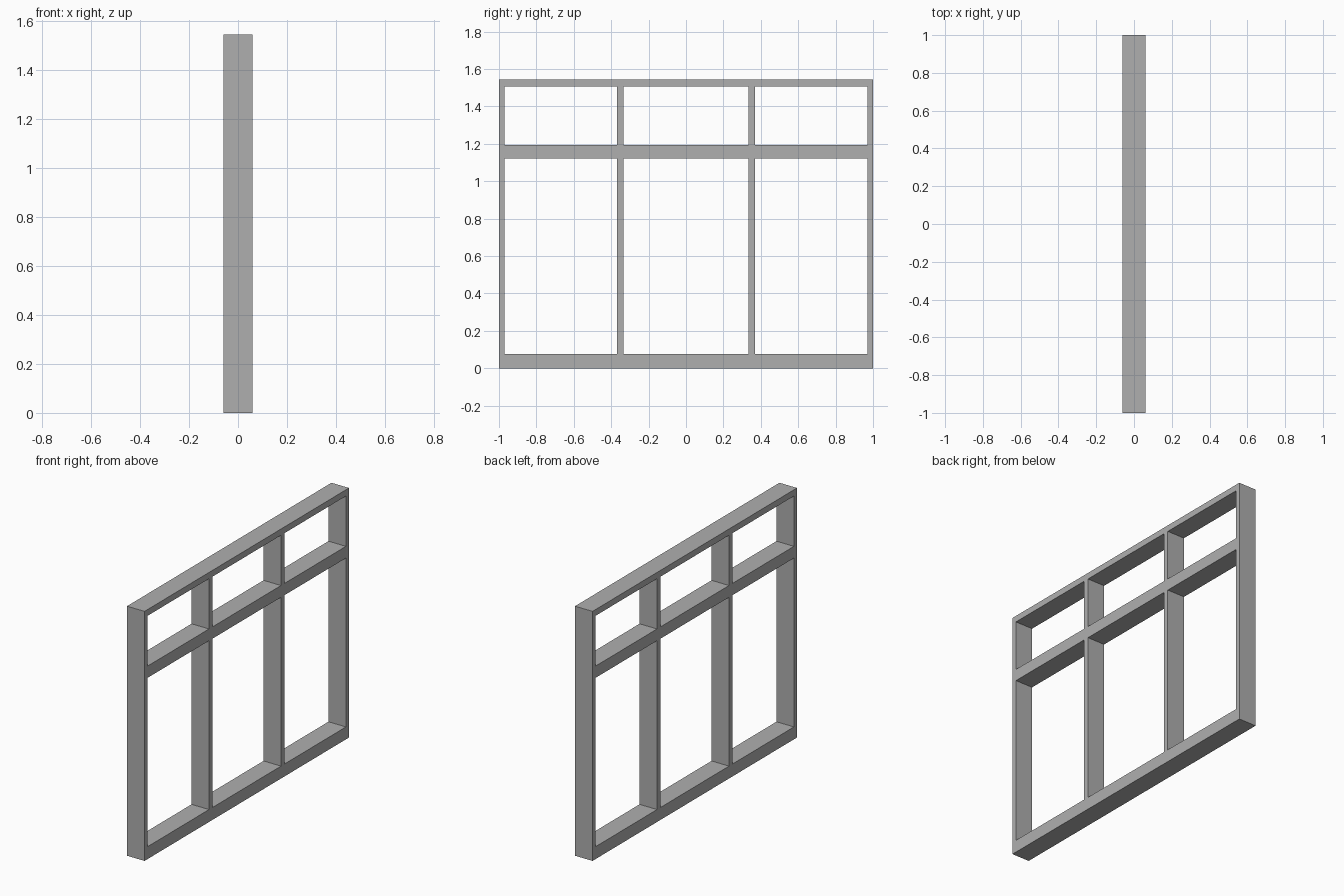
import bpy, bmesh

if "Cube" in bpy.data.objects:
    bpy.data.objects.remove(bpy.data.objects["Cube"])

DEPTH = 0.12
# Member boundaries: odd intervals (1, 3, 5) across y and (1, 3) up z are openings
YS = [-1.0, -0.97, -0.369, -0.335, 0.335, 0.369, 0.97, 1.0]
ZS = [0.0, 0.077, 1.122, 1.195, 1.506, 1.545]

bm = bmesh.new()

# Flat lattice of rails, stiles and mullions on the x = -DEPTH/2 plane
grid = [[bm.verts.new((-DEPTH / 2, y, z)) for z in ZS] for y in YS]
for i in range(len(YS) - 1):
    for j in range(len(ZS) - 1):
        if i % 2 and j % 2:
            continue  # window opening
        bm.faces.new((grid[i][j], grid[i][j + 1], grid[i + 1][j + 1], grid[i + 1][j]))

# Thicken into one solid frame
result = bmesh.ops.extrude_face_region(bm, geom=bm.faces[:], use_keep_orig=True)
moved = [g for g in result["geom"] if isinstance(g, bmesh.types.BMVert)]
bmesh.ops.translate(bm, verts=moved, vec=(DEPTH, 0, 0))
bmesh.ops.recalc_face_normals(bm, faces=bm.faces[:])

mesh = bpy.data.meshes.new("window_frame")
bm.to_mesh(mesh)
bm.free()
frame = bpy.data.objects.new("window_frame", mesh)
bpy.context.collection.objects.link(frame)

# Dark grey frame paint
paint = bpy.data.materials.new("dark_grey")
paint.diffuse_color = (0.43, 0.43, 0.43, 1)
paint.use_nodes = True
paint.node_tree.nodes["Principled BSDF"].inputs["Base Color"].default_value = paint.diffuse_color
mesh.materials.append(paint)
